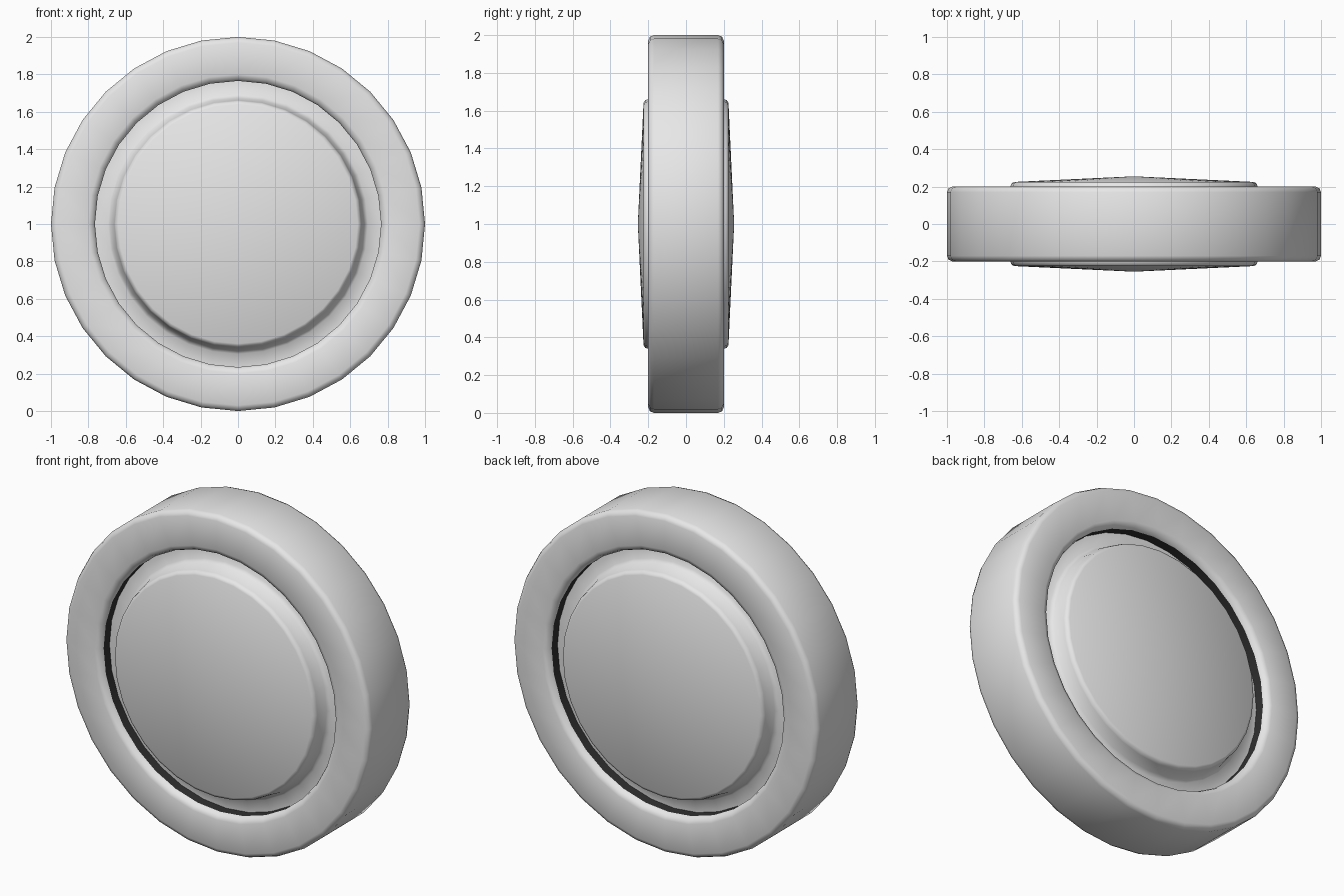
import bpy, bmesh, math

if "Cube" in bpy.data.objects:
    bpy.data.objects.remove(bpy.data.objects["Cube"])

SEG = 32


def material(name, rgb):
    m = bpy.data.materials.new(name)
    m.diffuse_color = (*rgb, 1)
    m.use_nodes = True
    m.node_tree.nodes["Principled BSDF"].inputs["Base Color"].default_value = m.diffuse_color
    return m


def lathe(name, profiles, mat, angle):
    """Spin (radius, y) profiles, listed front to back, around the wheel axle."""
    bm = bmesh.new()
    for prof in profiles:
        rings = []
        for r, y in prof:
            rings.append([bm.verts.new((r * math.sin(2 * math.pi * j / SEG), y,
                                        1 + r * math.cos(2 * math.pi * j / SEG)))
                          for j in range(SEG)])
        for a, b in zip(rings, rings[1:]):
            for j in range(SEG):
                k = (j + 1) % SEG
                bm.faces.new((a[j], a[k], b[k], b[j]))
    bmesh.ops.remove_doubles(bm, verts=bm.verts, dist=1e-5)
    me = bpy.data.meshes.new(name)
    bm.to_mesh(me)
    bm.free()
    me.materials.append(mat)
    ob = bpy.data.objects.new(name, me)
    bpy.context.collection.objects.link(ob)
    bpy.ops.object.select_all(action='DESELECT')
    ob.select_set(True)
    bpy.context.view_layer.objects.active = ob
    bpy.ops.object.shade_smooth_by_angle(angle=math.radians(angle))
    return ob


def mirrored(front):
    return front + [(r, -y) for r, y in reversed(front)]


grey = material("light_grey", (0.8, 0.8, 0.8))
dark = material("dark_gap", (0.03, 0.03, 0.03))

# Tyre with rounded shoulders
lathe("tyre", [mirrored([(0.765, -0.165), (0.775, -0.19), (0.80, -0.2),
                         (0.97, -0.2), (0.991, -0.191), (1.0, -0.17)])], grey, 60)

# Hub: shallow cone on each side, stepping down to a recessed rim
lathe("hub", [mirrored([(0, -0.255), (0.64, -0.225), (0.655, -0.217), (0.661, -0.2),
                        (0.675, -0.135), (0.695, -0.115), (0.765, -0.11)])], grey, 50)

# Dark inner walls of the groove between tyre and hub
lathe("groove_wall", [[(0.765, -0.11), (0.765, -0.165)],
                      [(0.765, 0.165), (0.765, 0.11)]], dark, 40)
